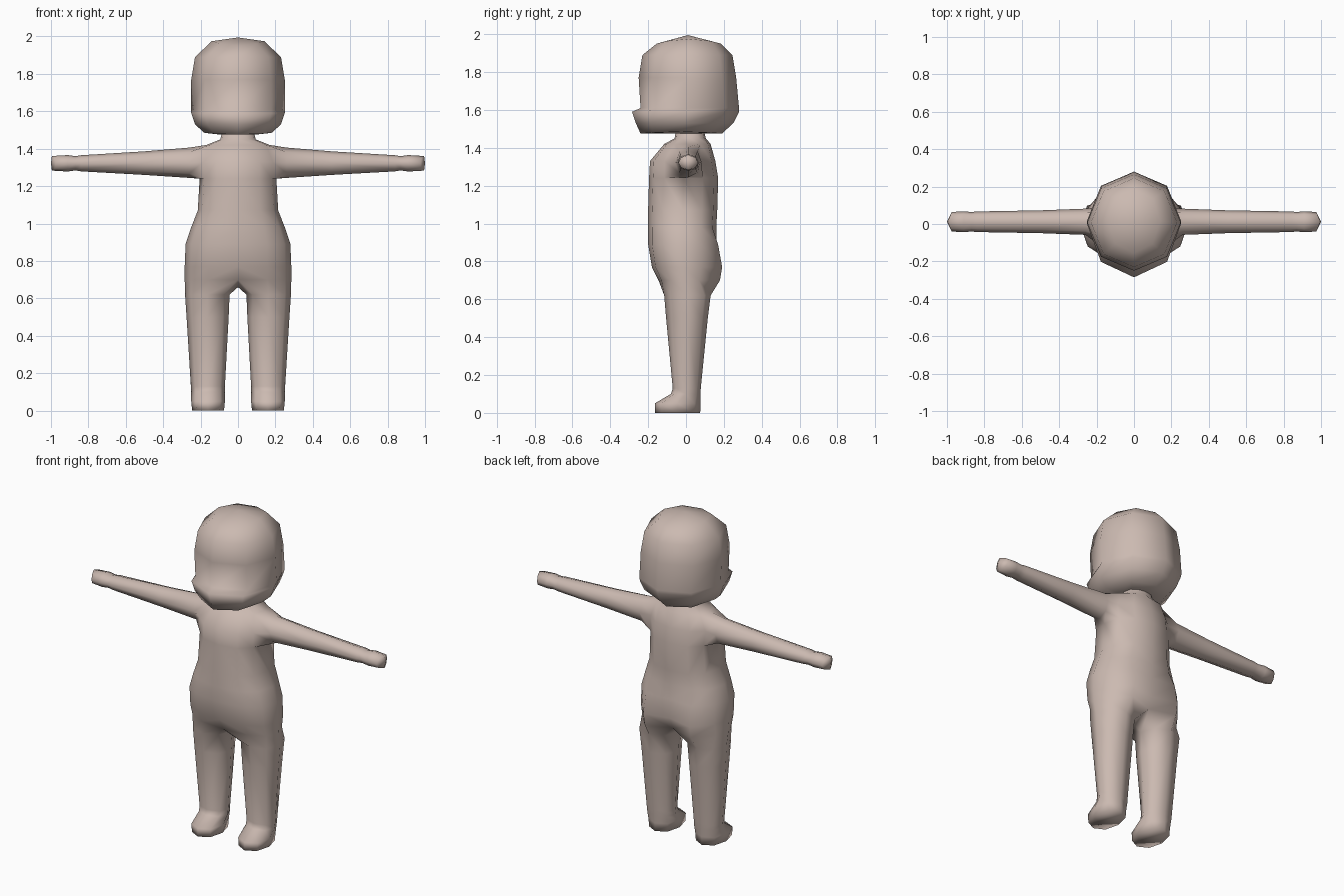
import bpy, bmesh
from math import sin, cos, radians, copysign

cube = bpy.data.objects.get("Cube")
if cube:
    bpy.data.objects.remove(cube)

skin = bpy.data.materials.new("warm beige skin")
skin.use_nodes = True
skin.diffuse_color = (0.60, 0.49, 0.44, 1)
skin.node_tree.nodes["Principled BSDF"].inputs["Base Color"].default_value = skin.diffuse_color


def power(v, p):
    return copysign(abs(v) ** p, v)


def outline(angle, front, back, p=1.0):
    """Unit x and real y of a point on a rounded cross-section."""
    mid, half = (front + back) / 2, (back - front) / 2
    return power(cos(radians(angle)), p), mid + half * power(sin(radians(angle)), p)


def skin_between(bm, a, b, closed):
    n = len(a)
    for i in range(n if closed else n - 1):
        j = (i + 1) % n
        bm.faces.new((a[i], a[j], b[j], b[i]))


def finish(bm, name):
    bmesh.ops.recalc_face_normals(bm, faces=bm.faces)
    mesh = bpy.data.meshes.new(name)
    bm.to_mesh(mesh)
    bm.free()
    mesh.shade_smooth()
    mesh.materials.append(skin)
    ob = bpy.data.objects.new(name, mesh)
    bpy.context.collection.objects.link(ob)
    return ob


# Head: octagonal rings from underside to crown (z, half width, front, back, drop)
head_rings = [
    (1.475, 0.09, -0.12, 0.10, 0),
    (1.485, 0.18, -0.24, 0.19, 0.01),
    (1.53, 0.23, -0.265, 0.25, 0),
    (1.59, 0.25, -0.285, 0.28, 0),
    (1.61, 0.25, -0.24, 0.28, 0),
    (1.77, 0.25, -0.25, 0.265, 0),
    (1.89, 0.23, -0.23, 0.245, 0),
    (1.975, 0.14, -0.155, 0.185, 0.025),
]
bm = bmesh.new()
previous = None
for z, w, front, back, drop in head_rings:
    ring = []
    for i in range(8):
        x, y = outline(i * 45, front, back)
        ring.append(bm.verts.new((x * w, y, z - drop * sin(radians(i * 45)) ** 2)))
    if previous:
        skin_between(bm, previous, ring, True)
    else:
        bm.faces.new(ring)
    previous = ring
crown = bm.verts.new((0, 0.01, 1.995))
for i in range(8):
    bm.faces.new((previous[i], previous[(i + 1) % 8], crown))
finish(bm, "head")

# Body half: torso arcs from neck to groin (z, half width, front, back, buttock bulge)
torso_rings = [
    (1.51, 0.08, -0.05, 0.09, 0),
    (1.45, 0.095, -0.06, 0.105, 0),
    (1.42, 0.17, -0.115, 0.13, 0),
    (1.33, 0.21, -0.19, 0.155, 0),
    (1.24, 0.205, -0.195, 0.17, 0),
    (1.07, 0.215, -0.20, 0.165, 0),
    (0.98, 0.25, -0.20, 0.16, 0),
    (0.89, 0.28, -0.20, 0.16, 0.03),
    (0.77, 0.285, -0.18, 0.155, 0.055),
    (0.70, 0.285, -0.145, 0.13, 0.065),
]
bm = bmesh.new()
arcs = []
for z, w, front, back, bulge in torso_rings:
    arc = []
    for i in range(7):
        x, y = outline(-90 + 30 * i, front, back, 0.85)
        x = 0 if i in (0, 6) else x * w
        arc.append(bm.verts.new((x, y + (bulge if i == 5 else 0), z)))
    arcs.append(arc)
for r in range(len(arcs) - 1):
    for i in range(6):
        if r in (2, 3) and i in (2, 3):
            continue  # opening for the arm
        a, b = arcs[r], arcs[r + 1]
        bm.faces.new((a[i], a[i + 1], b[i + 1], b[i]))

# Leg and foot: closed rings (z, inner x, outer x, front, back)
leg_rings = [
    (0.62, 0.045, 0.283, -0.115, 0.13),
    (0.50, 0.05, 0.275, -0.105, 0.115),
    (0.13, 0.07, 0.252, -0.07, 0.078),
    (0.10, 0.07, 0.25, -0.08, 0.077),
    (0.05, 0.07, 0.25, -0.165, 0.077),
    (0.0, 0.075, 0.245, -0.165, 0.075),
]
crotch = bm.verts.new((0, 0, 0.66))
previous = arcs[-1] + [crotch]
for z, inner, outer, front, back in leg_rings:
    ring = []
    for i in range(8):
        x, y = outline(-135 + 45 * i, front, back, 0.9)
        ring.append(bm.verts.new(((inner + outer) / 2 + x * (outer - inner) / 2, y, z)))
    skin_between(bm, previous, ring, True)
    previous = ring
bm.faces.new(previous)

# Arm and hand: rings growing out of the shoulder opening (x, z, half depth, half height)
arm_rings = [
    (0.26, 1.325, 0.07, 0.081),
    (0.50, 1.323, 0.061, 0.063),
    (0.84, 1.322, 0.055, 0.043),
    (0.87, 1.322, 0.052, 0.038),
    (0.91, 1.322, 0.056, 0.044),
    (0.975, 1.322, 0.052, 0.039),
]
top, mid, low = arcs[2], arcs[3], arcs[4]
previous = [mid[4], top[4], top[3], top[2], mid[2], low[2], low[3], low[4]]
for x, z, depth, height in arm_rings:
    ring = []
    for i in range(8):
        c, s = cos(radians(45 * i)), sin(radians(45 * i))
        tip = 0.02 * (1 - abs(c)) if x > 0.95 else 0
        ring.append(bm.verts.new((x + tip, 0.012 + depth * c, z + height * s)))
    skin_between(bm, previous, ring, True)
    previous = ring
fingertip = bm.verts.new((1.0, 0.012, 1.322))
for i in range(8):
    bm.faces.new((previous[i], previous[(i + 1) % 8], fingertip))

body = finish(bm, "body")
mirror = body.modifiers.new("mirror", "MIRROR")
mirror.use_clip = True
mirror.merge_threshold = 0.001
